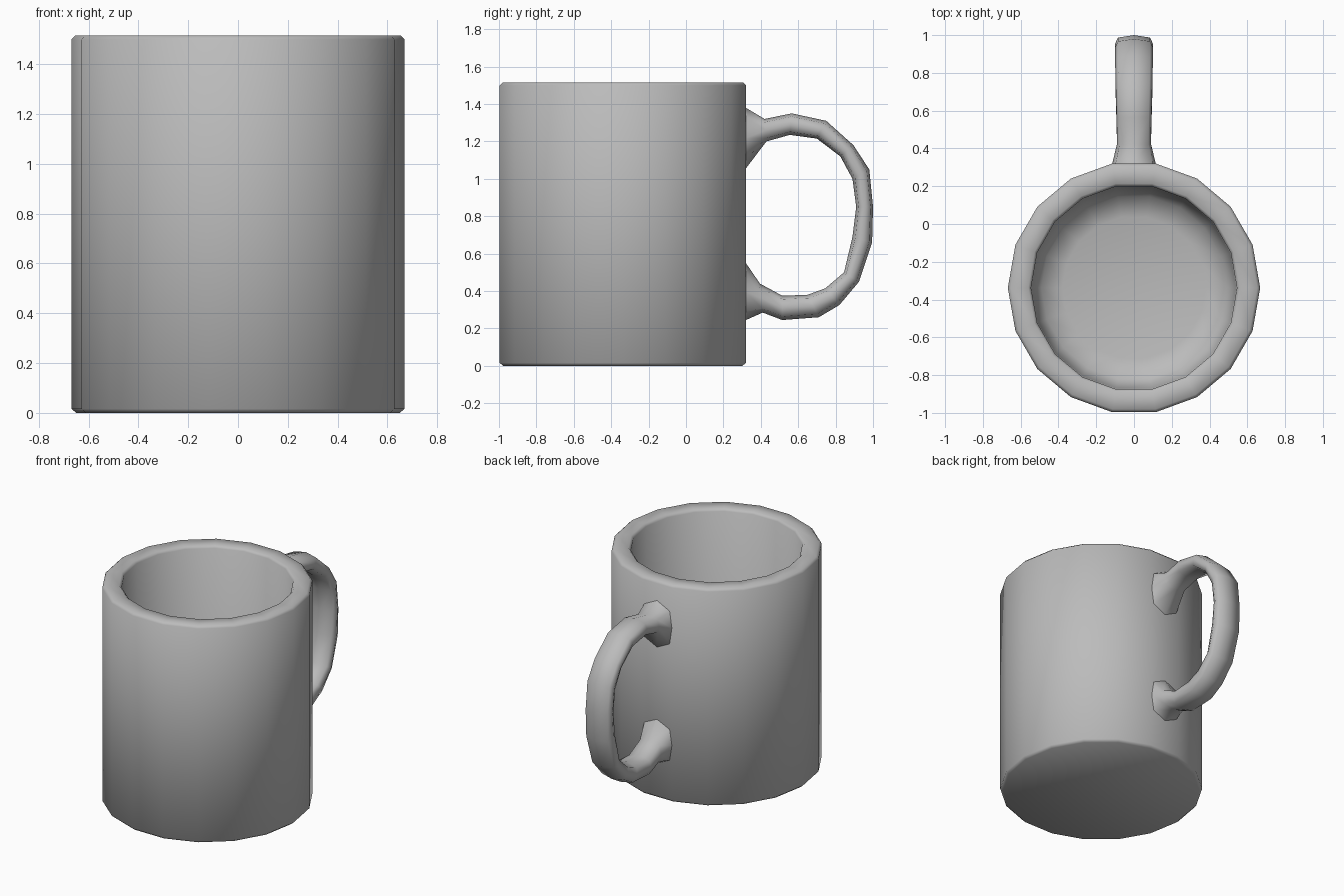
import bpy, bmesh
from math import cos, sin, pi, radians

if "Cube" in bpy.data.objects:
    bpy.data.objects.remove(bpy.data.objects["Cube"])

CY = -0.338   # mug axis position in y
SIDES = 18

grey = bpy.data.materials.new("dark_grey")
grey.diffuse_color = (0.5, 0.5, 0.5, 1)
grey.use_nodes = True
grey.node_tree.nodes["Principled BSDF"].inputs["Base Color"].default_value = grey.diffuse_color


def finish(name, bm, angle):
    bmesh.ops.recalc_face_normals(bm, faces=bm.faces)
    me = bpy.data.meshes.new(name)
    bm.to_mesh(me)
    bm.free()
    me.materials.append(grey)
    ob = bpy.data.objects.new(name, me)
    bpy.context.collection.objects.link(ob)
    bpy.ops.object.select_all(action='DESELECT')
    ob.select_set(True)
    bpy.context.view_layer.objects.active = ob
    bpy.ops.object.shade_smooth_by_angle(angle=radians(angle))
    return ob


def bridge_rings(bm, rings):
    for a, b in zip(rings, rings[1:]):
        n = len(a)
        for i in range(n):
            bm.faces.new((a[i], a[(i + 1) % n], b[(i + 1) % n], b[i]))


# Cup: outer wall, softened rim, inner wall and rounded floor
profile = [(0.65, 0.0), (0.668, 0.016), (0.668, 1.50), (0.652, 1.516),
           (0.56, 1.516), (0.545, 1.50), (0.54, 0.26), (0.49, 0.13), (0.38, 0.10)]
bm = bmesh.new()
rings = [[bm.verts.new((r * cos(2 * pi * i / SIDES), CY + r * sin(2 * pi * i / SIDES), z))
          for i in range(SIDES)] for r, z in profile]
bridge_rings(bm, rings)
bm.faces.new(rings[0])
bm.faces.new(rings[-1])
finish("cup", bm, 70)

# Handle: (outer y, outer z, inner y, inner z, half width) along the loop
sections = [
    (0.32, 1.38, 0.32, 1.055, 0.115),
    (0.42, 1.32, 0.43, 1.20, 0.09), (0.565, 1.35, 0.555, 1.235, 0.092),
    (0.75, 1.31, 0.70, 1.215, 0.097), (0.895, 1.18, 0.825, 1.12, 0.10),
    (0.98, 1.05, 0.89, 1.00, 0.10), (1.00, 0.85, 0.91, 0.85, 0.10),
    (0.995, 0.66, 0.89, 0.69, 0.10), (0.925, 0.45, 0.845, 0.50, 0.10),
    (0.82, 0.325, 0.745, 0.415, 0.098), (0.71, 0.26, 0.65, 0.38, 0.097),
    (0.515, 0.245, 0.515, 0.375, 0.092), (0.41, 0.285, 0.395, 0.44, 0.09),
    (0.32, 0.245, 0.32, 0.55, 0.115)]
bm = bmesh.new()
rings = []
for oy, oz, iy, iz, w in sections:
    ring = []
    for k in range(8):
        a = k * pi / 4
        t = 0.5 + 0.5 * cos(a)          # 1 = outer side, 0 = inner side
        x = w * sin(a) * (1.2 if k % 2 else 1.0)
        ring.append(bm.verts.new((x, iy + (oy - iy) * t, iz + (oz - iz) * t)))
    rings.append(ring)
bridge_rings(bm, rings)   # open ends sit flush on the cup wall
finish("handle", bm, 80)
